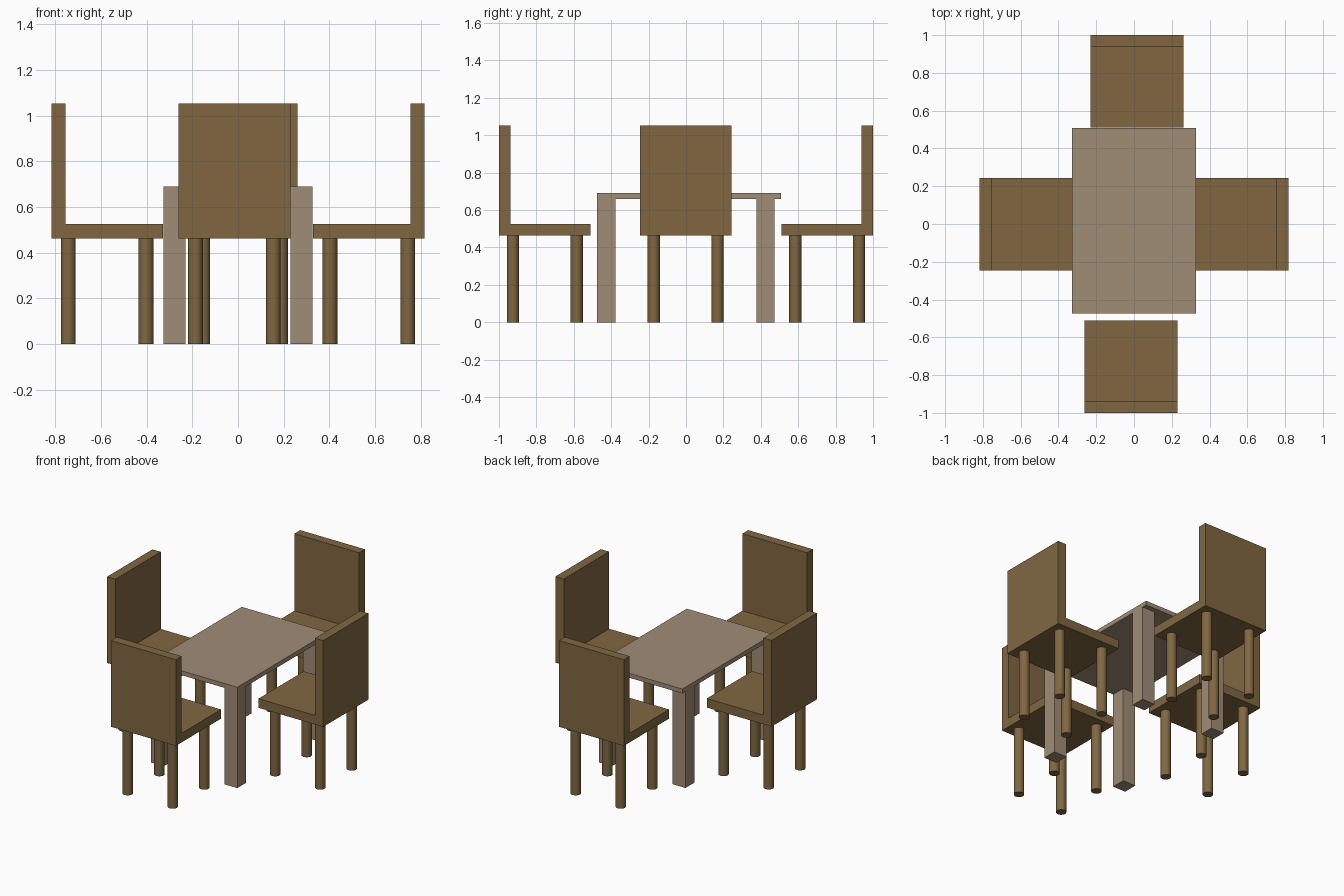
import bpy
import bmesh
from math import pi
from mathutils import Matrix, Vector

cube = bpy.data.objects.get("Cube")
if cube:
    bpy.data.objects.remove(cube, do_unlink=True)


def make_material(name, rgb):
    mat = bpy.data.materials.new(name)
    mat.use_nodes = True
    mat.diffuse_color = (*rgb, 1)
    mat.node_tree.nodes["Principled BSDF"].inputs["Base Color"].default_value = (*rgb, 1)
    return mat


brown = make_material("brown wood", (0.216, 0.136, 0.053))
beige = make_material("beige wood", (0.352, 0.266, 0.181))


def finish(bm, name, mat):
    bmesh.ops.recalc_face_normals(bm, faces=bm.faces)
    mesh = bpy.data.meshes.new(name)
    bm.to_mesh(mesh)
    bm.free()
    mesh.materials.append(mat)
    obj = bpy.data.objects.new(name, mesh)
    bpy.context.collection.objects.link(obj)
    return obj


def box(name, low, high, mat):
    low, high = Vector(low), Vector(high)
    bm = bmesh.new()
    bmesh.ops.create_cube(bm, size=1, matrix=Matrix.Translation((low + high) / 2)
                          @ Matrix.Diagonal((*(high - low), 1)))
    return finish(bm, name, mat)


# Chair: its back is towards local -y, origin on the floor under the seat centre
HALF, SEAT_LOW, SEAT_TOP, BACK_TOP, BACK_THICK = 0.245, 0.463, 0.525, 1.053, 0.063
LEG_OFFSET, LEG_RADIUS = 0.1705, 0.0325


def chair(name, x, y, angle):
    place = Matrix.Translation((x, y, 0)) @ Matrix.Rotation(angle, 4, "Z")

    # Seat and back are one L-shaped extrusion
    inner = BACK_THICK - HALF
    profile = [(-HALF, SEAT_LOW), (HALF, SEAT_LOW), (HALF, SEAT_TOP),
               (inner, SEAT_TOP), (inner, BACK_TOP), (-HALF, BACK_TOP)]
    bm = bmesh.new()
    face = bm.faces.new([bm.verts.new((-HALF, py, pz)) for py, pz in profile])
    side = bmesh.ops.extrude_face_region(bm, geom=[face])["geom"]
    verts = [v for v in side if isinstance(v, bmesh.types.BMVert)]
    bmesh.ops.translate(bm, verts=verts, vec=(2 * HALF, 0, 0))
    bm.transform(place)
    finish(bm, name + "_seat_and_back", brown)

    # Round legs with smooth sides and flat ends
    bm = bmesh.new()
    for sx in (-1, 1):
        for sy in (-1, 1):
            at = Matrix.Translation((sx * LEG_OFFSET, sy * LEG_OFFSET, SEAT_LOW / 2))
            bmesh.ops.create_cone(bm, cap_ends=True, segments=32, radius1=LEG_RADIUS,
                                  radius2=LEG_RADIUS, depth=SEAT_LOW, matrix=place @ at)
    for f in bm.faces:
        f.smooth = len(f.verts) == 4
    for e in bm.edges:
        e.smooth = all(f.smooth for f in e.link_faces)
    finish(bm, name + "_legs", brown)


chair("front_chair", -0.016, -0.755, 0)
chair("back_chair", 0.016, 0.755, pi)
chair("left_chair", 0.573, -0.002, pi / 2)
chair("right_chair", -0.573, -0.002, -pi / 2)

# Table: the top overhangs the legs at the back only
box("table_top", (-0.327, -0.475, 0.66), (0.327, 0.507, 0.69), beige)
for side, x in (("right", -0.327), ("left", 0.23)):
    for end, y in (("front", -0.475), ("back", 0.376)):
        box(f"table_leg_{end}_{side}", (x, y, 0), (x + 0.097, y + 0.097, 0.66), beige)
